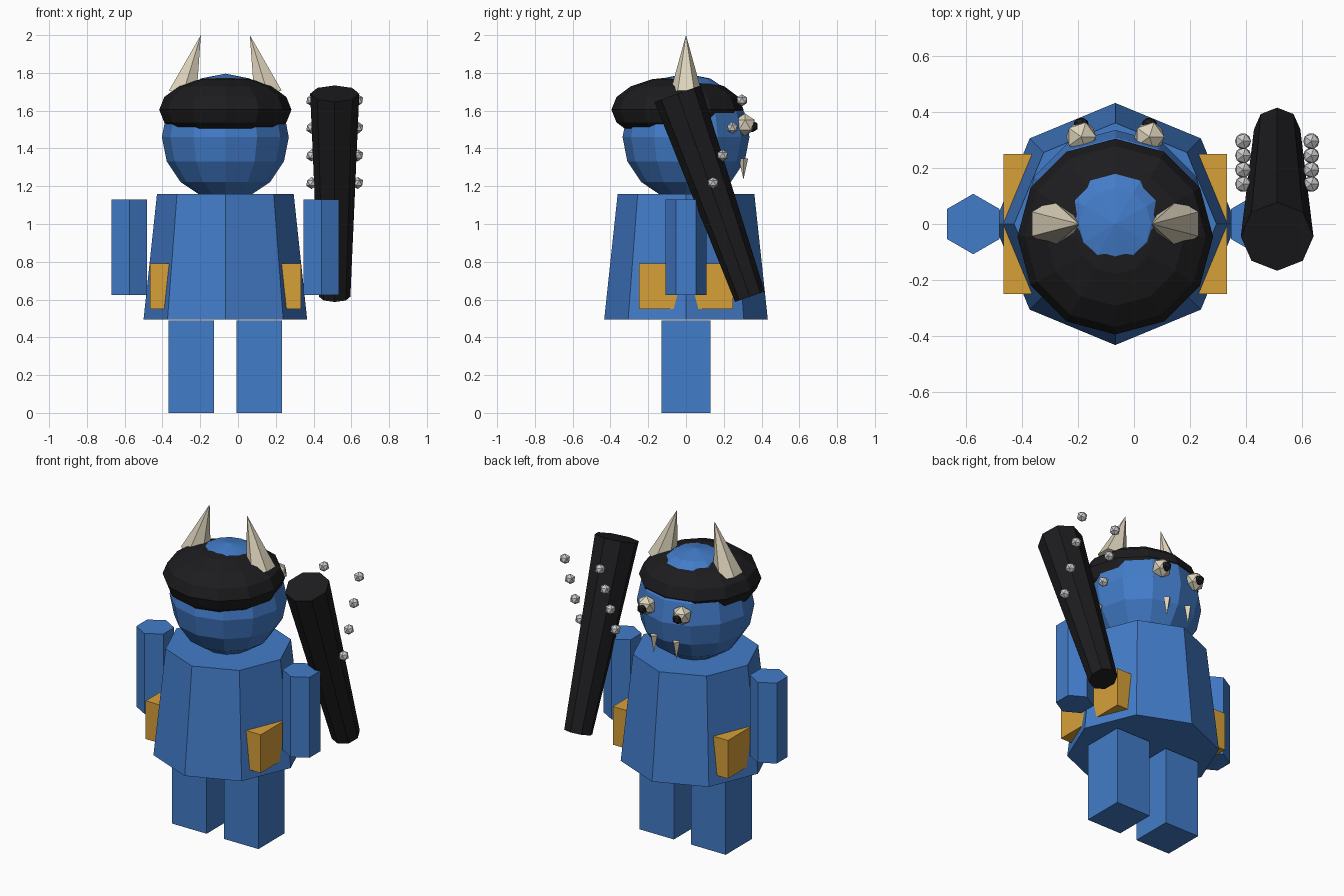
import bpy
import math
from mathutils import Vector

if "Cube" in bpy.data.objects:
    bpy.data.objects.remove(bpy.data.objects["Cube"])

CX = -0.067  # body symmetry plane


def material(name, rgb):
    m = bpy.data.materials.new(name)
    m.diffuse_color = (*rgb, 1)
    m.use_nodes = True
    m.node_tree.nodes["Principled BSDF"].inputs["Base Color"].default_value = m.diffuse_color
    return m


BLUE = material("blue_skin", (0.055, 0.2, 0.58))
BLACK = material("black", (0.012, 0.012, 0.014))
BONE = material("bone", (0.72, 0.65, 0.5))
GOLD = material("gold", (0.68, 0.35, 0.04))


def finish(name, mat, scale=(1, 1, 1)):
    ob = bpy.context.object
    ob.name = name
    ob.scale = scale
    if mat:
        ob.data.materials.append(mat)
    return ob


def box(name, lo, hi, mat):
    lo, hi = Vector(lo), Vector(hi)
    bpy.ops.mesh.primitive_cube_add(size=1, location=(lo + hi) / 2)
    return finish(name, mat, hi - lo)


def cone(name, sides, r1, r2, base, length, mat, rot=(0, 0, 0)):
    """Tapered prism starting at base and running along its rotated z axis."""
    bpy.ops.mesh.primitive_cone_add(vertices=sides, radius1=r1, radius2=r2, depth=length)
    ob = finish(name, mat)
    for v in ob.data.vertices:
        v.co.z += length / 2
    ob.location = base
    ob.rotation_euler = [math.radians(a) for a in rot]
    return ob


def ball(name, loc, r, mat, squash=1):
    bpy.ops.mesh.primitive_uv_sphere_add(segments=12, ring_count=8, radius=r, location=loc)
    return finish(name, mat, (1, 1, squash))


def bead(name, loc, r, mat):
    bpy.ops.mesh.primitive_ico_sphere_add(subdivisions=1, radius=r, location=loc)
    return finish(name, mat)


# Torso, head and cap of hair
cone("torso", 8, 0.433, 0.362, (CX, 0, 0.495), 0.663, BLUE)
ball("head", (CX, 0, 1.46), 0.336, BLUE)
ball("hair", (CX, -0.045, 1.605), 0.35, BLACK, 0.5)

# Gold block showing through the torso at both hips
box("hip_pouches", (-0.466, -0.25, 0.55), (0.333, 0.25, 0.79), GOLD)

# Paired parts
for side, s in (("left", -1), ("right", 1)):
    x = CX + s * 0.18
    box(side + "_leg", (x - 0.12, -0.13, 0), (x + 0.12, 0.13, 0.488), BLUE)
    cone(side + "_arm", 6, 0.108, 0.108, (CX + s * 0.508, 0, 0.625), 0.505, BLUE)
    cone(side + "_horn", 6, 0.087, 0, (CX + s * 0.226, 0, 1.685), 0.33, BONE, (0, -17 * s, 0))
    bead(side + "_eye", (CX + s * 0.122, 0.312, 1.525), 0.06, BONE)
    bead(side + "_pupil", (CX + s * 0.122, 0.352, 1.517), 0.032, BLACK)
    cone(side + "_fang", 4, 0.025, 0, (CX + s * 0.078, 0.304, 1.347), 0.112, BONE, (180, 0, 0))

# Club, with its two rows of metal studs
cone("club", 8, 0.083, 0.13, (0.512, 0.338, 0.615), 1.141, BLACK, (19.6, 0, 0))
for i in range(4):
    for s in (-1, 1):
        bead("club_stud", (0.512 + s * 0.122, 0.143 + i * 0.051, 1.217 + i * 0.146), 0.032, None)
